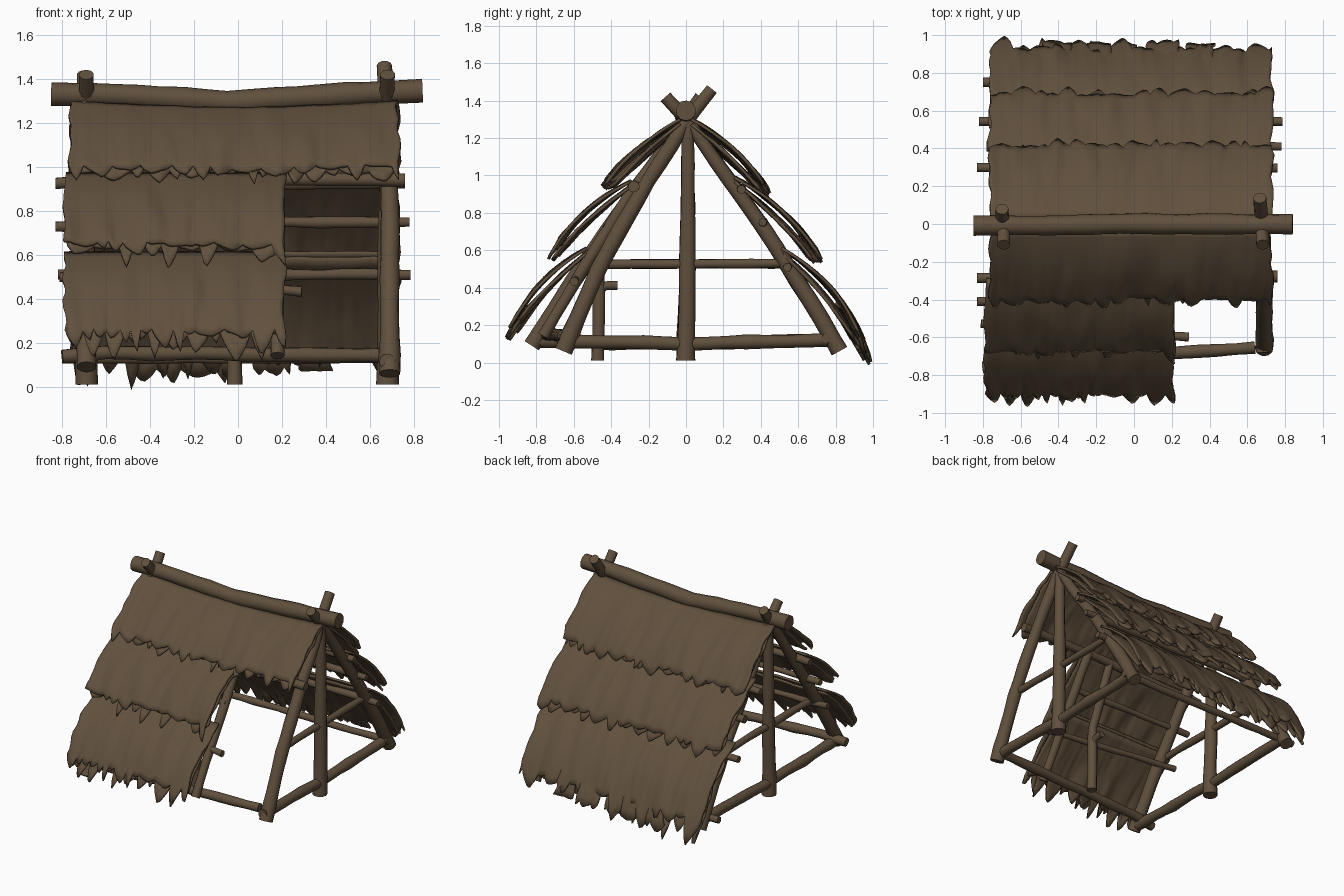
import bpy, bmesh, math, random
from mathutils import Vector, noise

random.seed(4)
if "Cube" in bpy.data.objects:
    bpy.data.objects.remove(bpy.data.objects["Cube"], do_unlink=True)

brown = bpy.data.materials.new("weathered brown")
brown.use_nodes = True
COLOR = (0.118, 0.08, 0.047, 1)
brown.diffuse_color = COLOR
brown.node_tree.nodes["Principled BSDF"].inputs["Base Color"].default_value = COLOR


def finish(name, bm, angle):
    bmesh.ops.recalc_face_normals(bm, faces=bm.faces)
    mesh = bpy.data.meshes.new(name)
    bm.to_mesh(mesh)
    bm.free()
    mesh.materials.append(brown)
    obj = bpy.data.objects.new(name, mesh)
    bpy.context.collection.objects.link(obj)
    bpy.ops.object.select_all(action="DESELECT")
    obj.select_set(True)
    bpy.context.view_layer.objects.active = obj
    bpy.ops.object.shade_smooth_by_angle(angle=math.radians(angle))
    return obj


def pole(name, points, r0, r1=None, sides=10, wobble=0.006):
    """Rough round log through the points, tapering from r0 to r1."""
    r1 = r1 or r0
    pts = [Vector(p) for p in points]
    path = []
    for a, b in zip(pts, pts[1:]):
        n = max(2, int((b - a).length / 0.1))
        path += [a.lerp(b, i / n) for i in range(n)]
    path.append(pts[-1])
    bm, rings = bmesh.new(), []
    phase = random.uniform(0, 50)
    last = len(path) - 1
    for i, p in enumerate(path):
        t = (path[min(i + 1, last)] - path[max(i - 1, 0)]).normalized()
        u = t.cross(Vector((0.3, 0.5, 0.8))).normalized()
        v = t.cross(u)
        r = r0 + (r1 - r0) * i / last + noise.noise(Vector((phase, i * 0.6, 0))) * wobble
        c = p + (u * noise.noise(Vector((i * 0.4, phase, 1)))
                 + v * noise.noise(Vector((i * 0.4, phase, 7)))) * wobble
        ring = []
        for k in range(sides):
            a = math.tau * k / sides
            ring.append(bm.verts.new(c + (u * math.cos(a) + v * math.sin(a)) * r))
        rings.append(ring)
    for a, b in zip(rings, rings[1:]):
        for k in range(sides):
            j = (k + 1) % sides
            bm.faces.new((a[k], a[j], b[j], b[k]))
    bm.faces.new(rings[0])
    bm.faces.new(rings[-1])
    return finish(name, bm, 50)


def ragged_hem(cols, depth):
    """Hem lengths made of torn strands with random widths and tips."""
    hem = []
    while len(hem) <= cols:
        width = random.randint(3, 9)
        tip = random.uniform(0.15, 1) ** 1.5 * depth
        peak = random.uniform(0.3, 0.7)
        for i in range(width):
            s = i / width
            rise = s / peak if s < peak else (1 - s) / (1 - peak)
            hem.append(tip * rise ** 0.7 - depth * 0.3)
    return hem


def thatch(name, side, x0, x1, profile, depth, sag=0.0, thickness=0.016, rows=12):
    """Rippled sheet swept along x over a curved (y, z) profile."""
    a, b, c = (Vector((0, side * y, z)) for y, z in profile)
    cols = int((x1 - x0) / 0.016)
    hem = ragged_hem(cols, depth)
    seed = random.uniform(0, 90)
    bm, grid = bmesh.new(), []
    for j in range(rows + 1):
        row = []
        for i in range(cols + 1):
            v = j / rows
            t = v * (1 + hem[i] * v * v)
            p = a * (1 - t) ** 2 + b * 2 * t * (1 - t) + c * t * t
            s = i / cols
            p.x = x0 + (x1 - x0) * s
            p.x += noise.noise(Vector((seed, v * 5, s * 2))) * 0.022
            fold = noise.noise(Vector((p.x * 9, v * 1.5, seed)))
            fine = noise.noise(Vector((p.x * 28, v * 2, seed + 5)))
            lift = (fold * 0.02 + fine * 0.008) * (0.25 + v)
            p += Vector((0, side * 0.65, 0.75)) * lift
            p.z -= sag * math.sin(math.pi * s) * (1 - v)
            row.append(bm.verts.new(p))
        grid.append(row)
    for r0, r1 in zip(grid, grid[1:]):
        for i in range(cols):
            bm.faces.new((r0[i], r0[i + 1], r1[i + 1], r1[i]))
    obj = finish(name, bm, 60)
    mod = obj.modifiers.new("thickness", "SOLIDIFY")
    mod.thickness = thickness
    mod.offset = 0
    return obj


# Ridge pole, sagging in the middle
pole("ridge_pole", [(-0.85, -0.01, 1.332), (-0.65, -0.01, 1.33), (-0.05, 0.0, 1.295),
                    (0.6, 0.0, 1.335), (0.84, 0.0, 1.345)], 0.052, 0.055, 12)

# Crossed rafters and king posts at both gable ends
pole("left_front_rafter", [(0.69, -0.655, 0.06), (0.69, -0.58, 0.24), (0.69, -0.47, 0.5),
                           (0.69, -0.2, 0.97), (0.68, -0.02, 1.26), (0.67, 0.14, 1.46)], 0.048, 0.036)
pole("right_front_rafter", [(-0.69, -0.825, 0.09), (-0.69, -0.45, 0.67),
                            (-0.7, -0.04, 1.25), (-0.7, 0.08, 1.42)], 0.046, 0.034)
for side, x in (("left", 0.68), ("right", -0.69)):
    pole(side + "_back_rafter", [(x, 0.82, 0.06), (x, 0.72, 0.24), (x, 0.42, 0.71),
                                 (x, 0.03, 1.26), (x, -0.11, 1.42)], 0.046, 0.034)
    pole(side + "_king_post", [(x, 0, 0.01), (x, 0.005, 0.5), (x, 0.01, 1.28)], 0.05, 0.034)
    pole(side + "_base_beam", [(x, -0.8 if x < 0 else -0.68, 0.115), (x, 0, 0.1), (x, 0.76, 0.12)], 0.036)
    pole(side + "_tie_beam", [(x, -0.46, 0.525), (x, 0.56, 0.53)], 0.025)

# Purlins along the roof
pole("front_top_purlin", [(-0.83, -0.285, 0.925), (0.2, -0.28, 0.945), (0.76, -0.28, 0.94)], 0.026, 0.032)
pole("front_middle_purlin", [(-0.81, -0.525, 0.5), (0.29, -0.6, 0.435)], 0.022)
pole("front_upper_batten", [(-0.83, -0.41, 0.73), (0.2, -0.42, 0.72)], 0.022)
pole("front_base_beam", [(-0.8, -0.76, 0.135), (-0.6, -0.74, 0.155), (0.64, -0.655, 0.145)], 0.033)
for name, y, z, x0, x1 in (("top", 0.295, 0.925, -0.83, 0.76), ("upper", 0.41, 0.75, -0.78, 0.78),
                           ("middle", 0.545, 0.51, -0.82, 0.785), ("base", 0.75, 0.13, -0.8, 0.72)):
    pole("back_" + name + "_purlin", [(x0, y, z), (x1, y, z)], 0.025)

# Doorway rafter and the forked inner post
pole("door_rafter", [(0.18, -0.76, 0.14), (0.18, -0.52, 0.55), (0.18, -0.27, 0.95)], 0.032)
pole("inner_post", [(-0.015, -0.47, 0.01), (-0.015, -0.465, 0.5), (-0.015, -0.28, 0.94)], 0.038, 0.028)
pole("inner_post_fork", [(-0.015, -0.47, 0.38), (-0.015, -0.43, 0.41), (-0.015, -0.365, 0.41)], 0.026, 0.022)

# Thatch courses: each has an outer sheet and a looser under sheet
FULL, PANEL = (-0.765, 0.73), (-0.79, 0.21)
courses = (
    ("back_lower", 1, FULL, ((0.51, 0.61), (0.81, 0.43), (0.94, 0.12)), 0.30, 0),
    ("back_middle", 1, FULL, ((0.26, 0.99), (0.55, 0.83), (0.69, 0.59)), 0.18, 0),
    ("back_upper", 1, FULL, ((0.03, 1.30), (0.26, 1.18), (0.42, 0.94)), 0.14, 0.03),
    ("front_lower", -1, PANEL, ((0.53, 0.61), (0.78, 0.48), (0.92, 0.22)), 0.26, 0),
    ("front_middle", -1, PANEL, ((0.29, 0.97), (0.55, 0.84), (0.69, 0.62)), 0.26, 0),
    ("front_upper", -1, FULL, ((0.03, 1.30), (0.25, 1.19), (0.41, 0.98)), 0.18, 0.03),
)
for name, side, (x0, x1), prof, depth, sag in courses:
    thatch(name + "_thatch", side, x0, x1, prof, depth, sag)
    (ay, az), (by, bz), (cy, cz) = prof
    under = ((ay, az - 0.025), (by - 0.05, bz - 0.05), (cy - 0.025, cz - 0.015))
    thatch(name + "_under_thatch", side, x0 + 0.015, x1 - 0.01, under, depth * 1.2, sag)

# Loose broad flaps hanging below the back eave
for i, x in enumerate((-0.4, -0.19, -0.04, 0.15, 0.35)):
    w = random.uniform(0.055, 0.09)
    thatch("eave_flap_%d" % (i + 1), 1, x - w, x + w,
           ((0.8, 0.32), (0.9, 0.22), (0.955, 0.06)), 0.2, rows=6)
